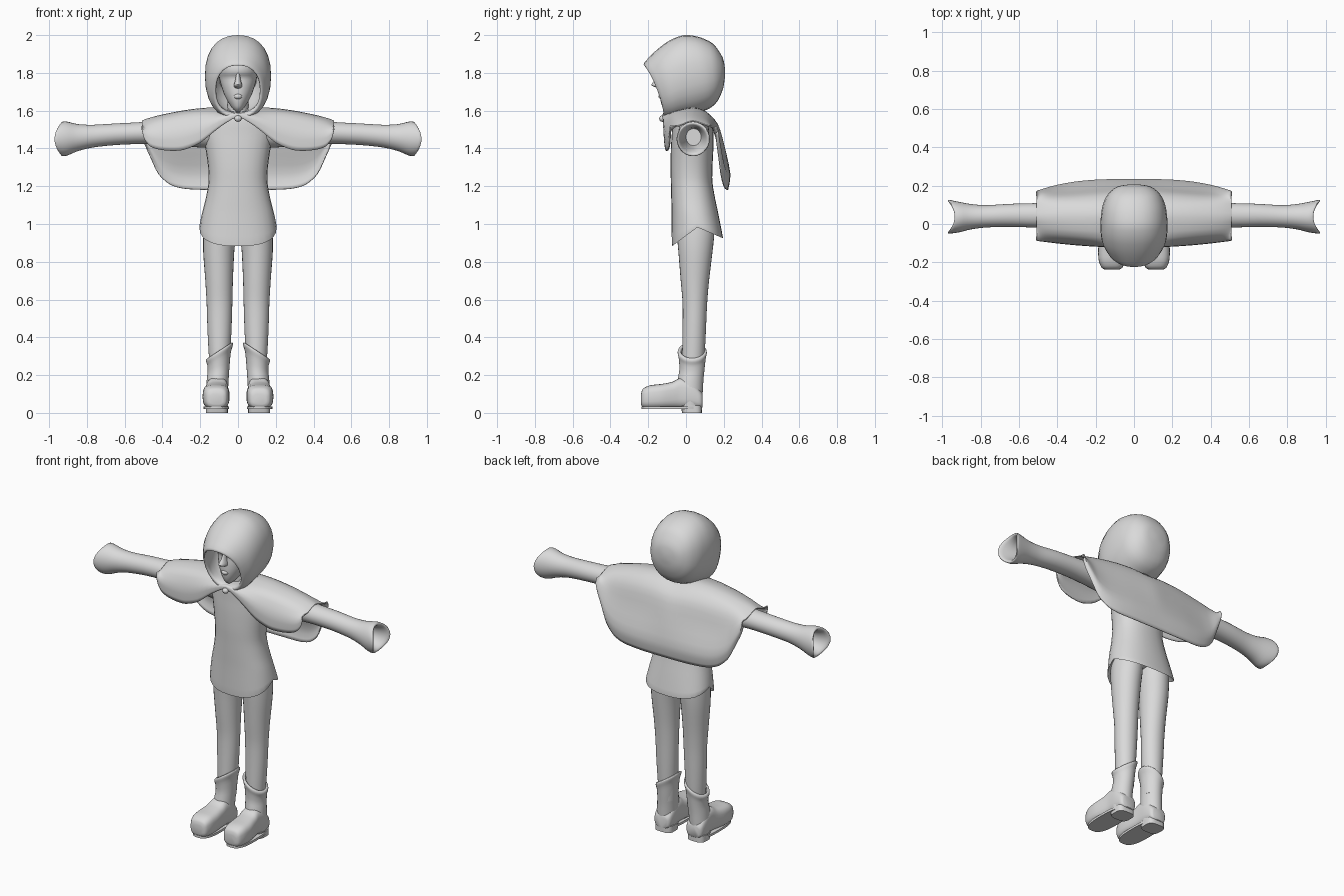
import bpy, bmesh, math
from mathutils import Vector as V

grey = bpy.data.materials.new("soft_grey")
grey.diffuse_color = (0.7, 0.7, 0.7, 1)


def ring(c, u, v, e=1.0, n=28):
    """Closed superellipse around c with half axes u and v."""
    c, u, v = V(c), V(u), V(v)
    f = lambda t: math.copysign(abs(t) ** e, t)
    return [c + u * f(math.cos(a)) + v * f(math.sin(a))
            for a in (2 * math.pi * i / n for i in range(n))]


def flat(z, x, y0, y1, hw, e=1.0, tilt=0.0):
    """Horizontal ring from y0 to y1, optionally tilted sideways."""
    return ring((x, (y0 + y1) / 2, z), (hw, 0, tilt), (0, (y1 - y0) / 2, 0), e)


def spline(rows, k):
    """Smooth in-between rows through the given ones."""
    out = []
    for i in range(len(rows) - 1):
        p, q = rows[i], rows[i + 1]
        o, r = rows[max(i - 1, 0)], rows[min(i + 2, len(rows) - 1)]
        for j in range(k):
            t = j / k
            h1, h2 = t**3 - 2 * t * t + t, t**3 - t * t
            s = 3 * t * t - 2 * t**3
            out.append([b.lerp(c, s) + (c - a) * 0.42 * h1 + (d - b) * 0.42 * h2
                        for a, b, c, d in zip(o, p, q, r)])
    return out + [rows[-1]]


def loft(name, rows, k=3, closed=True, caps=True, mirror=False, angle=50, thick=0):
    rows = spline(rows, k)
    bm = bmesh.new()
    vs = [[bm.verts.new(p) for p in r] for r in rows]
    n = len(rows[0])
    for a, b in zip(vs, vs[1:]):
        for i in range(n if closed else n - 1):
            j = (i + 1) % n
            bm.faces.new((a[i], a[j], b[j], b[i]))
    if closed and caps:
        bm.faces.new(vs[0])
        bm.faces.new(vs[-1])
    bmesh.ops.recalc_face_normals(bm, faces=bm.faces)
    me = bpy.data.meshes.new(name)
    bm.to_mesh(me)
    bm.free()
    me.materials.append(grey)
    ob = bpy.data.objects.new(name, me)
    bpy.context.collection.objects.link(ob)
    bpy.ops.object.select_all(action='DESELECT')
    bpy.context.view_layer.objects.active = ob
    ob.select_set(True)
    bpy.ops.object.shade_smooth_by_angle(angle=math.radians(angle))
    if thick:
        m = ob.modifiers.new("cloth", 'SOLIDIFY')
        m.thickness, m.offset = thick, 0
    if mirror:
        ob.modifiers.new("mirror", 'MIRROR').use_clip = False
    return ob


# Hood: rings from the back pole to the rim, then folded inside
def hood_ring(ty, tz, by, bz, w, bow=0.0):
    c = V((0, (ty + by) / 2, (tz + bz) / 2))
    r = ring(c, (0, (ty - by) / 2, (tz - bz) / 2), (w, 0, 0), 0.88)
    for p in r:
        p.y += bow * (p.x / w) ** 2
    return r


loft("hood", [hood_ring(*h) for h in [
    (.207, 1.815, .207, 1.785, .015), (.195, 1.88, .197, 1.72, .085),
    (.145, 1.953, .17, 1.655, .135), (.07, 1.99, .13, 1.615, .163),
    (-.01, 2.0, .06, 1.585, .174), (-.085, 1.973, -.01, 1.57, .174, .005),
    (-.155, 1.922, -.07, 1.556, .163, .012), (-.22, 1.855, -.115, 1.56, .132, .02),
    (-.215, 1.84, -.115, 1.577, .116, .02), (-.15, 1.87, -.09, 1.59, .128, .01),
    (-.02, 1.93, -.02, 1.6, .14), (.1, 1.88, .1, 1.68, .1)]])

# Head, nose and neck
loft("head", [flat(z, 0, a, b, w) for z, a, b, w in [
    (1.595, -.1, -.07, .012), (1.615, -.122, -.02, .032), (1.65, -.134, .02, .055),
    (1.69, -.138, .05, .075), (1.735, -.136, .07, .09), (1.775, -.132, .08, .1),
    (1.805, -.148, .08, .104), (1.85, -.142, .08, .1), (1.9, -.09, .05, .06)]])
loft("nose", [flat(z, 0, a, -.1, w) for z, a, w in [
    (1.8, -.145, .01), (1.765, -.162, .014), (1.738, -.184, .021), (1.725, -.165, .02),
    (1.718, -.14, .01)]])
loft("lips", [flat(z, 0, a, -.1, w) for z, a, w in [
    (1.69, -.135, .018), (1.68, -.145, .024), (1.668, -.144, .022), (1.658, -.13, .014)]])
loft("neck", [flat(z, 0, -.06, .07, w) for z, w in [(1.52, .075), (1.58, .06), (1.66, .055)]])
loft("clasp", [flat(1.558 + .017 * math.sin(a), 0, -.125 - .017 * math.cos(a),
                    -.125 + .017 * math.cos(a), .02 * math.cos(a))
               for a in (-1.5, -.8, 0, .8, 1.5)])

# Tunic with a pointed hem and closed underside
def hem(scale, lift):
    r = flat(0, 0, -.075 * scale, .195 * scale, .205 * scale, .8)
    for p in r:
        t = (p.y - .06) / .135
        p.z = lift + (.985 - .095 * abs(t) if t < 0 else .985 - .055 * t)
    return r


loft("tunic", [flat(z, 0, a, b, w, .88) for z, a, b, w in [
    (1.61, -.04, .09, .09), (1.56, -.07, .13, .17), (1.48, -.075, .145, .185),
    (1.4, -.08, .145, .172), (1.3, -.082, .14, .158), (1.22, -.08, .14, .156),
    (1.13, -.078, .155, .172), (1.05, -.076, .172, .192)]]
    + [hem(1, 0), hem(.95, .01), hem(.8, .05)])

# Sleeves with flared hollow cuffs
def cuff(x, y, z, ry, rz, lean=0.0):
    r = ring((x, y, z), (0, ry, 0), (0, 0, rz))
    for p in r:
        t = (p.z - z) / rz
        p.x -= lean * t * t
    return r


loft("sleeves", [cuff(*s) for s in [
    (.08, .04, 1.49, .08, .09), (.2, .042, 1.49, .08, .085), (.35, .045, 1.485, .07, .068),
    (.5, .045, 1.482, .064, .058), (.65, .045, 1.475, .06, .057),
    (.77, .04, 1.465, .058, .06), (.85, .038, 1.457, .066, .072),
    (.915, .036, 1.452, .08, .09, .01), (.968, .038, 1.45, .088, .09, .035),
    (.962, .038, 1.45, .074, .076, .03), (.9, .038, 1.453, .055, .06),
    (.82, .04, 1.46, .04, .045)]], mirror=True)

# Cape: columns across the shoulders, each running from front edge to back edge
# (half width, front hem, shoulder, back hem)
cols = [(0, 1.565, 1.61, 1.18), (.1, 1.51, 1.615, 1.18), (.2, 1.43, 1.61, 1.182),
        (.29, 1.392, 1.598, 1.188), (.36, 1.388, 1.585, 1.21), (.42, 1.395, 1.572, 1.265),
        (.465, 1.412, 1.56, 1.36), (.495, 1.45, 1.55, 1.43), (.508, 1.5, 1.545, 1.48)]


def cape_column(x, zf, zt, zb):
    s = abs(x) / .5
    yf = -.118 + .035 * s * s
    yb = .232 - .06 * s ** 3
    pts = [(yf, zf), (yf, zf + .45 * (zt - zf)), (yf + .045, zt - .025), (.035, zt),
           (.105, zt - .022), (.165 - .03 * s, zt - .14 * (zt - zb) - .02),
           (.2 - .04 * s, zt - .45 * (zt - zb)), (yb, zt - .8 * (zt - zb)),
           (yb - .012, zb)]
    col = [[V((x, y, z))] for y, z in pts]
    return [c[0] for c in spline(col, 3)]


half = [cape_column(*c) for c in cols]
left = [cape_column(-c[0], *c[1:]) for c in cols[:0:-1]]
loft("cape", left + half, k=3, closed=False, angle=60, thick=.006)

# Legs
loft("legs", [flat(z, x, a, b, w) for z, x, a, b, w in [
    (1.06, .092, -.05, .15, .08), (.95, .097, -.048, .15, .086), (.85, .102, -.04, .14, .082),
    (.7, .1, -.028, .122, .073), (.58, .098, -.018, .112, .068), (.45, .098, -.018, .106, .064),
    (.33, .098, -.02, .1, .058), (.2, .098, -.02, .09, .05)]], mirror=True)

# Boot shafts with slanted turned cuffs
loft("boot_shafts", [flat(z, x, a, b, w, 1, t) for z, x, a, b, w, t in [
    (.03, .112, -.035, .082, .055, 0), (.1, .112, -.05, .088, .058, 0),
    (.17, .108, -.045, .092, .058, 0), (.23, .103, -.035, .098, .058, -.015),
    (.285, .1, -.038, .104, .062, -.035), (.315, .098, -.044, .11, .071, -.044),
    (.328, .098, -.042, .108, .069, -.044), (.328, .098, -.028, .095, .058, -.038),
    (.29, .098, -.02, .09, .05, -.03)]], mirror=True)

# Boot feet: rounded box sections from toe to heel
loft("boot_feet", [ring((x, y, (lo + hi) / 2), (w, 0, 0), (0, 0, (hi - lo) / 2), .65)
                   for y, x, lo, hi, w in [
    (-.238, .115, .045, .1, .035), (-.228, .115, .028, .128, .054),
    (-.19, .116, .022, .146, .068), (-.13, .116, .022, .153, .071),
    (-.07, .113, .024, .165, .064), (-.03, .111, .024, .185, .06),
    (.03, .111, .024, .17, .06), (.075, .111, .024, .12, .054),
    (.088, .111, .03, .1, .04)]], mirror=True)
loft("boot_soles", [flat(z, .115, -.236, .08, .067, .7) for z in (.02, .034)],
     k=1, mirror=True, angle=30)
loft("boot_heels", [flat(z, .112, a, .084, .058, .6) for z, a in ((0, -.02), (.04, -.03))],
     k=1, mirror=True, angle=30)
